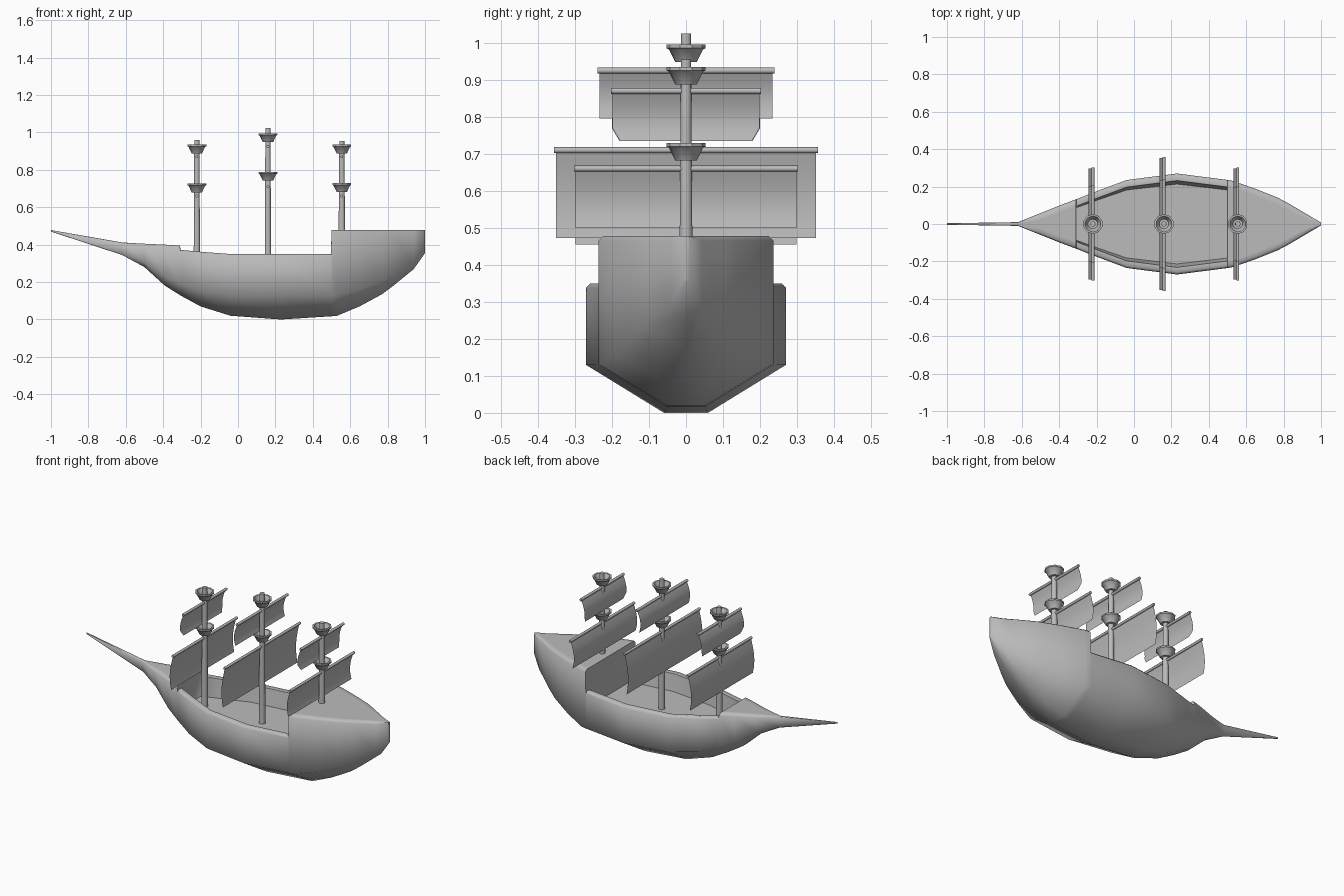
import bpy, bmesh, math

cube = bpy.data.objects.get("Cube")
if cube:
    bpy.data.objects.remove(cube, do_unlink=True)

grey = bpy.data.materials.new("plain_grey")
grey.use_nodes = True
grey.diffuse_color = (0.5, 0.5, 0.5, 1)
grey.node_tree.nodes["Principled BSDF"].inputs["Base Color"].default_value = (0.5, 0.5, 0.5, 1)


def finish(name, bm, angle, closed=True):
    """Turn a bmesh into a named, shaded object."""
    if closed:
        bmesh.ops.recalc_face_normals(bm, faces=bm.faces)
    mesh = bpy.data.meshes.new(name)
    bm.to_mesh(mesh)
    bm.free()
    mesh.materials.append(grey)
    obj = bpy.data.objects.new(name, mesh)
    bpy.context.collection.objects.link(obj)
    bpy.ops.object.select_all(action='DESELECT')
    obj.select_set(True)
    bpy.context.view_layer.objects.active = obj
    bpy.ops.object.shade_smooth_by_angle(angle=math.radians(angle))
    return obj


def loft(bm, rings, caps=True):
    """Bridge a list of closed rings of points."""
    loops = [[bm.verts.new(p) for p in ring] for ring in rings]
    for a, b in zip(loops, loops[1:]):
        for i in range(len(a)):
            j = (i + 1) % len(a)
            bm.faces.new((a[i], a[j], b[j], b[i]))
    if caps:
        bm.faces.new(loops[0])
        bm.faces.new(loops[-1])


def lathe(name, x, profile, sides, angle, along_y=False):
    """Revolve (radius, height) points; the axis is z, or y at a given height."""
    rings = []
    for r, h in profile:
        ring = []
        for i in range(sides):
            t = math.tau * (i + 0.5) / sides
            c, s = r * math.cos(t), r * math.sin(t)
            ring.append((x + c, h, s) if along_y else (x + c, s, h))
        rings.append(ring)
    bm = bmesh.new()
    loft(bm, rings)
    return finish(name, bm, angle)


# Hull cross-section: keel, chine, side, rounded rim, then deck or open hold
HOLD_FLOOR = 0.25


def section(x, keel, half, top, hold):
    chine = keel + min(0.48 * half, 0.6 * (top - keel))
    e = min(0.012, 0.3 * half, 0.3 * (top - keel))
    inner = half - min(0.038, 0.6 * half)
    side = [(half * 0.22, keel), (half, chine), (half, top - e), (half - e, top)]
    if hold:
        side += [(inner, top - 0.003), (inner * 0.92, HOLD_FLOOR)]
    else:
        side += [(inner, top), (inner * 0.92, top)]
    left = [(x, y, z) for y, z in side]
    right = [(x, -y, z) for y, z in reversed(side)]
    return left + right


# Stations from bowsprit tip to stern: x, keel height, half beam, top height
bow = [(-1, .47, .004, .478), (-.62, .345, .01, .412), (-.5, .28, .058, .405),
       (-.39, .18, .102, .4), (-.31, .13, .132, .395)]
waist = [(-.307, .128, .133, .372), (-.2, .07, .175, .362), (-.04, .02, .235, .35),
         (.23, 0, .27, .35), (.497, .017, .236, .35)]
stern = [(.5, .017, .236, .478), (.53, .02, .23, .478), (.65, .07, .188, .478),
         (.77, .135, .14, .478), (.83, .18, .108, .478), (.94, .27, .043, .478),
         (1, .355, .008, .478)]
bm = bmesh.new()
loft(bm, [section(*s, hold) for part, hold in ((bow, False), (waist, True), (stern, False))
          for s in part])
finish("hull", bm, 62)


def crows_nest(name, x, z):
    """Hollow flared cup around a mast."""
    lathe(name, x, [(0.014, z), (0.029, z), (0.046, z + 0.034), (0.053, z + 0.038),
                    (0.053, z + 0.047), (0.043, z + 0.047), (0.026, z + 0.015),
                    (0.014, z + 0.015)], 10, 35)


def sail(name, x, half, top, bottom, corner):
    """Single cloth sheet bellying toward the bow."""
    rows, bm, previous = 8, bmesh.new(), None
    for i in range(rows + 1):
        t = i / rows
        w = half - (corner * max(0, t - 0.75) * 4)
        px = x - 0.023 * math.sin(math.pi * t * 0.8)
        z = top + (bottom - top) * t
        row = [bm.verts.new((px, y, z)) for y in (-w, w)]
        if previous:
            bm.faces.new((previous[0], row[0], row[1], previous[1]))
        previous = row
    finish(name, bm, 60, closed=False)


# Masts: name, x, foot, top, nest heights, then sails (half width, yard height, hem, corner)
masts = [
    ("fore", -.22, .24, .96, (.68, .888), ((.298, .66, .455, 0), (.2, .87, .735, .02))),
    ("main", .16, .24, 1.025, (.742, .948), ((.352, .71, .472, 0), (.234, .925, .795, 0))),
    ("aft", .555, .44, .955, (.682, .888), ((.298, .66, .5, 0), (.198, .87, .735, .02))),
]
for name, x, foot, top, nests, sails in masts:
    lathe(name + "_mast", x, [(0.018, foot), (0.014, top)], 12, 40)
    for level, nest, (half, yard, hem, corner) in zip(("lower", "upper"), nests, sails):
        crows_nest(f"{name}_{level}_crows_nest", x, nest)
        spar = lathe(f"{name}_{level}_yard", x, [(0.008, -half - 0.005), (0.008, half + 0.005)],
                     10, 40, along_y=True)
        spar.location.z = yard
        sail(f"{name}_{level}_sail", x, half, yard, hem, corner)
